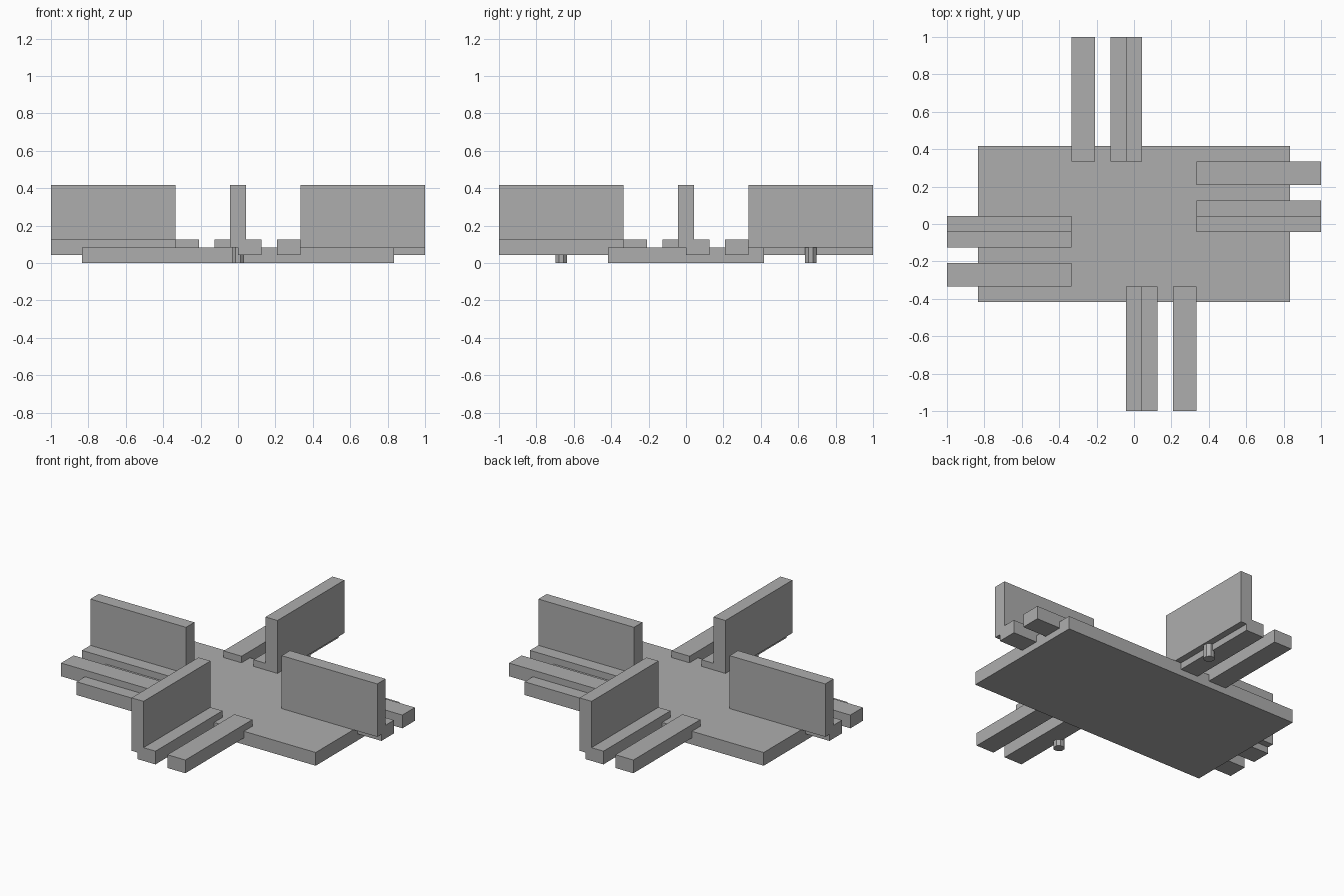
import bpy, math
from mathutils import Matrix

cube = bpy.data.objects.get("Cube")
if cube:
    bpy.data.objects.remove(cube, do_unlink=True)

U = 1 / 24  # layout module

grey = bpy.data.materials.new("plain grey")
grey.use_nodes = True
colour = (0.42, 0.42, 0.42, 1)
grey.diffuse_color = colour
grey.node_tree.nodes["Principled BSDF"].inputs["Base Color"].default_value = colour


def finish(name, turn=0):
    """Name and colour the active object, then turn it about the centre."""
    ob = bpy.context.object
    ob.name = name
    ob.data.materials.append(grey)
    ob.data.transform(Matrix.Rotation(turn, 4, "Z") @ ob.matrix_basis)
    ob.matrix_basis = Matrix.Identity(4)


def box(name, x, y, z, turn=0):
    """Box from (low, high) ranges given in modules."""
    ranges = (x, y, z)
    bpy.ops.mesh.primitive_cube_add(size=1, location=[U * (a + b) / 2 for a, b in ranges])
    bpy.context.object.scale = [U * (b - a) for a, b in ranges]
    bpy.context.view_layer.update()
    finish(name, turn)


# Central slab
box("base_slab", (-20, 20), (-10, 10), (0, 2))

# Four identical arms arranged as a pinwheel
length = (-24, -8)
for i, side in enumerate(("front", "left", "back", "right")):
    turn = i * math.pi / 2
    box(side + "_upright_panel", (-1, 1), length, (2, 10), turn)
    box(side + "_inner_rail", (0, 3), length, (1, 3), turn)
    box(side + "_outer_rail", (5, 8), length, (1, 3), turn)
    # Short peg under the panel
    bpy.ops.mesh.primitive_cylinder_add(vertices=8, radius=0.8 * U, depth=2 * U,
                                        location=(0, -16 * U, U),
                                        rotation=(0, 0, math.pi / 8))
    bpy.context.view_layer.update()
    finish(side + "_peg", turn)
